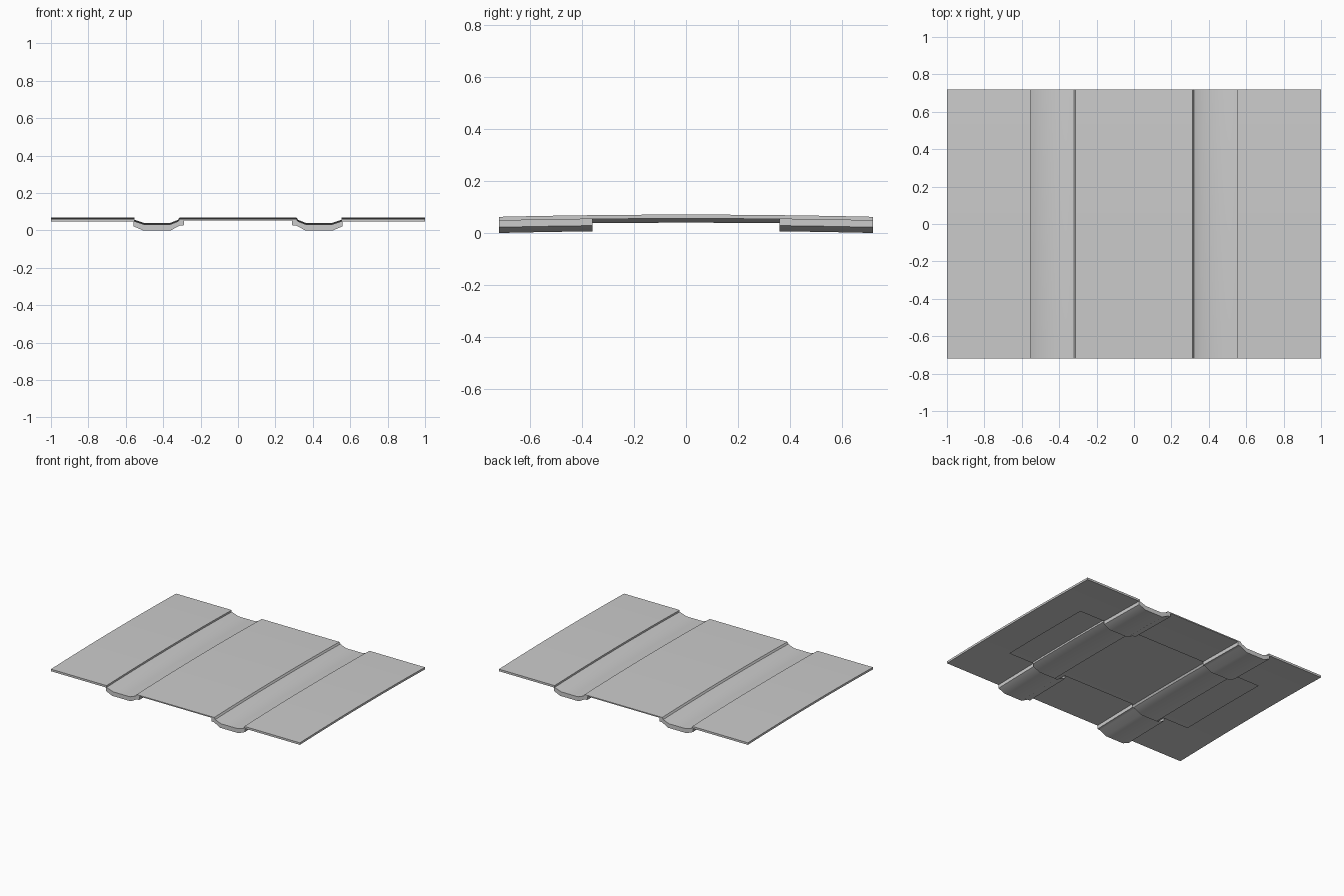
import bpy, bmesh

if "Cube" in bpy.data.objects:
    bpy.data.objects.remove(bpy.data.objects["Cube"])

HALF_LEN, HOLE_X, HOLE_Y, CROWN, SEGS = 0.718, 0.76, 0.359, 0.0085, 16

# Half cross-sections (x, z) at the ends, from the middle outwards
TOP = [(0.0, 0.062), (0.312, 0.062), (0.320, 0.049), (0.365, 0.031),
       (0.50, 0.031), (0.553, 0.049), (0.553, 0.062), (1.0, 0.062)]
BOTTOM = [(0.0, 0.054), (0.29, 0.054), (0.29, 0.028), (0.312, 0.026),
          (0.36, 0.0), (0.508, 0.0), (0.558, 0.022), (0.558, 0.047),
          (HOLE_X, 0.047), (1.0, 0.047)]


def mirrored(half):
    return [(-x, z) for x, z in reversed(half[1:])] + half


def crown(y):
    return CROWN * (1 - (y / HALF_LEN) ** 2)


bm = bmesh.new()
ys = [-HALF_LEN + 2 * HALF_LEN * i / SEGS for i in range(SEGS + 1)]


def rows(profile):
    return [[bm.verts.new((x, y, z + crown(y))) for x, z in profile] for y in ys]


top, bottom = rows(mirrored(TOP)), rows(mirrored(BOTTOM))

# Upper and lower skins; the lower one has a rectangular opening in the middle
for i in range(SEGS):
    ym = (ys[i] + ys[i + 1]) / 2
    for j in range(len(top[0]) - 1):
        bm.faces.new((top[i][j], top[i][j + 1], top[i + 1][j + 1], top[i + 1][j]))
    for j in range(len(bottom[0]) - 1):
        a, b = bottom[i][j], bottom[i][j + 1]
        if abs(ym) < HOLE_Y and abs(a.co.x + b.co.x) / 2 < HOLE_X:
            continue
        bm.faces.new((a, bottom[i + 1][j], bottom[i + 1][j + 1], b))
    # Long side edges
    bm.faces.new((top[i][0], top[i + 1][0], bottom[i + 1][0], bottom[i][0]))
    bm.faces.new((top[i][-1], bottom[i][-1], bottom[i + 1][-1], top[i + 1][-1]))

# End caps
bm.faces.new(bottom[0] + top[0][::-1])
bm.faces.new(top[-1] + bottom[-1][::-1])

# Drop vertices left over inside the opening
bmesh.ops.delete(bm, geom=[v for v in bm.verts if not v.link_faces], context='VERTS')

mesh = bpy.data.meshes.new("grooved_panel")
bm.to_mesh(mesh)
bm.free()
panel = bpy.data.objects.new("grooved_panel", mesh)
bpy.context.collection.objects.link(panel)

# Smooth the long curve and soft groove sides, keep the rims crisp
bpy.context.view_layer.objects.active = panel
panel.select_set(True)
bpy.ops.object.shade_smooth_by_angle(angle=0.6)
